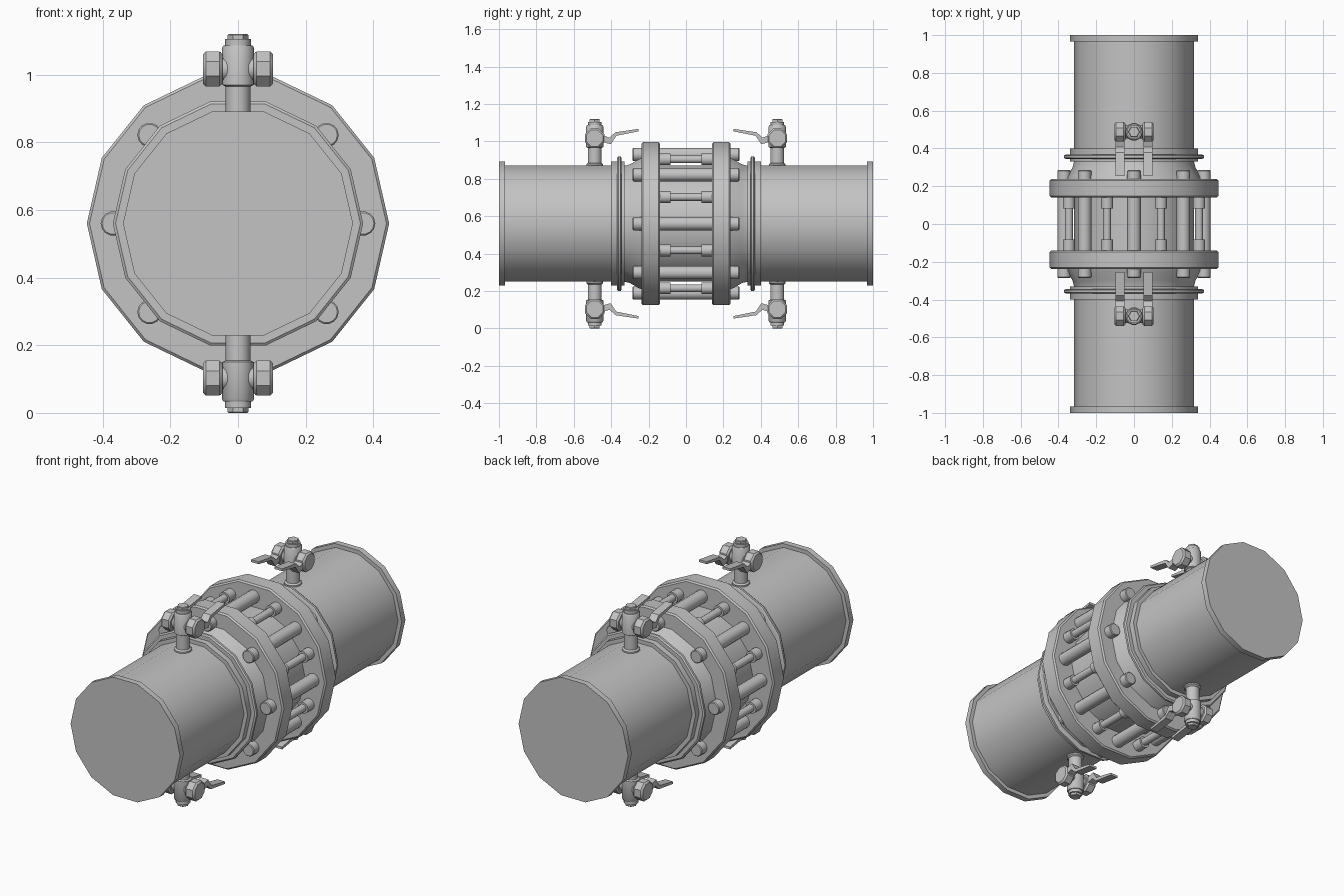
import bpy, bmesh
from math import cos, sin, pi, radians
from mathutils import Matrix, Vector

cube = bpy.data.objects.get("Cube")
if cube:
    bpy.data.objects.remove(cube, do_unlink=True)

metal = bpy.data.materials.new("grey_metal")
metal.use_nodes = True
colour = (0.55, 0.55, 0.55, 1)
metal.diffuse_color = colour
metal.node_tree.nodes["Principled BSDF"].inputs["Base Color"].default_value = colour

AXIS_Z = 0.56
ALONG_Y = Matrix.Translation((0, 0, AXIS_Z)) @ Matrix.Rotation(-pi / 2, 4, "X")
ALONG_X = Matrix.Rotation(pi / 2, 4, "Y")


def finish(name, bm, matrix):
    """Place the mesh, give it its material and shade it."""
    bm.transform(matrix)
    bmesh.ops.recalc_face_normals(bm, faces=bm.faces)
    mesh = bpy.data.meshes.new(name)
    bm.to_mesh(mesh)
    bm.free()
    mesh.materials.append(metal)
    obj = bpy.data.objects.new(name, mesh)
    bpy.context.collection.objects.link(obj)
    bpy.ops.object.select_all(action="DESELECT")
    obj.select_set(True)
    bpy.context.view_layer.objects.active = obj
    bpy.ops.object.shade_smooth_by_angle(angle=radians(35))
    return obj


def lathe(name, profile, matrix, sides=14, phase=0.0):
    """Turn (radius, height) points around local z and cap both ends."""
    bm = bmesh.new()
    rings = []
    for r, h in profile:
        angles = [phase + 2 * pi * i / sides for i in range(sides)]
        rings.append([bm.verts.new((r * cos(a), r * sin(a), h)) for a in angles])
    for low, high in zip(rings, rings[1:]):
        for i in range(sides):
            j = (i + 1) % sides
            bm.faces.new((low[i], low[j], high[j], high[i]))
    bm.faces.new(rings[0][::-1])
    bm.faces.new(rings[-1])
    return finish(name, bm, matrix)


def disc(radius, start, end, chamfer):
    """Profile of a cylinder with chamfered rims."""
    return [(radius - chamfer, start), (radius, start + chamfer),
            (radius, end - chamfer), (radius - chamfer, end)]


def extrude_x(name, outline, x0, x1, matrix):
    """Extrude a (y, z) outline from x0 to x1."""
    bm = bmesh.new()
    face = bm.faces.new([bm.verts.new((x0, y, z)) for y, z in outline])
    result = bmesh.ops.extrude_face_region(bm, geom=[face])
    verts = [v for v in result["geom"] if isinstance(v, bmesh.types.BMVert)]
    bmesh.ops.translate(bm, verts=verts, vec=(x1 - x0, 0, 0))
    return finish(name, bm, matrix)


# Pipe halves with end lip, clamp rings and flared neck
pipe_profile = [(0.36, 0.23), (0.355, 0.25), (0.325, 0.30), (0.318, 0.33),
                (0.34, 0.33), (0.34, 0.345), (0.362, 0.345), (0.37, 0.35),
                (0.37, 0.362), (0.362, 0.368), (0.34, 0.368), (0.34, 0.40),
                (0.318, 0.40), (0.318, 0.967), (0.34, 0.967), (0.34, 1.0)]
for end, s in (("front", -1), ("back", 1)):
    flip = Matrix.Diagonal((1, s, 1, 1))
    lathe(f"{end}_pipe", pipe_profile, flip @ ALONG_Y)
    lathe(f"{end}_flange", disc(0.447, 0.14, 0.238, 0.008), flip @ ALONG_Y)

# Central body between the flanges
lathe("centre_body", [(0.318, -0.15), (0.318, 0.15)], ALONG_Y)

# Through bolts alternating with collared spacer rods
spacer = [(0.032, -0.15), (0.032, -0.083), (0.021, -0.083),
          (0.021, 0.083), (0.032, 0.083), (0.032, 0.15)]
for i in range(8):
    a = i * pi / 4
    b = a + pi / 8
    at = Matrix.Translation((0.37 * cos(a), 0, 0.37 * sin(a)))
    lathe(f"through_bolt_{i + 1}", disc(0.036, -0.285, 0.285, 0.004), at @ ALONG_Y, 14)
    at = Matrix.Translation((0.373 * cos(b), 0, 0.373 * sin(b)))
    lathe(f"spacer_rod_{i + 1}", spacer, at @ ALONG_Y, 14)

# Valves, built once in shape and mirrored to the four positions
valve_profile = [(0.046, 0.29), (0.046, 0.318), (0.037, 0.325), (0.037, 0.405),
                 (0.047, 0.41), (0.047, 0.52), (0.042, 0.527),
                 (0.038, 0.527), (0.038, 0.545), (0.03, 0.545)]
lever_outline = [(0.05, 0.435), (0.085, 0.425), (0.115, 0.47), (0.235, 0.494),
                 (0.235, 0.507), (0.11, 0.489), (0.08, 0.46), (0.05, 0.47),
                 (0, 0.485), (0, 0.43)]
for end, sy in (("front", -1), ("back", 1)):
    for level, sz in (("upper", 1), ("lower", -1)):
        name = f"{end}_{level}_valve"
        place = (Matrix.Translation((0, sy * 0.488, AXIS_Z))
                 @ Matrix.Diagonal((1, -sy, sz, 1)))
        lathe(f"{name}_body", valve_profile, place, 14)
        lathe(f"{name}_cap_nut", disc(0.031, 0.54, 0.56, 0.003), place, 6)
        hub = place @ Matrix.Translation((0, 0, 0.457)) @ ALONG_X
        lathe(f"{name}_axle", [(0.036, -0.06), (0.036, 0.06)], hub, 14)
        for side, sx in (("left", 1), ("right", -1)):
            mirror = Matrix.Diagonal((1, 1, sx, 1))
            lathe(f"{name}_{side}_nut", disc(0.056, 0.046, 0.104, 0.009),
                  hub @ mirror, 8, pi / 8)
            extrude_x(f"{name}_{side}_lever", lever_outline,
                      sx * 0.05, sx * 0.097, place)
